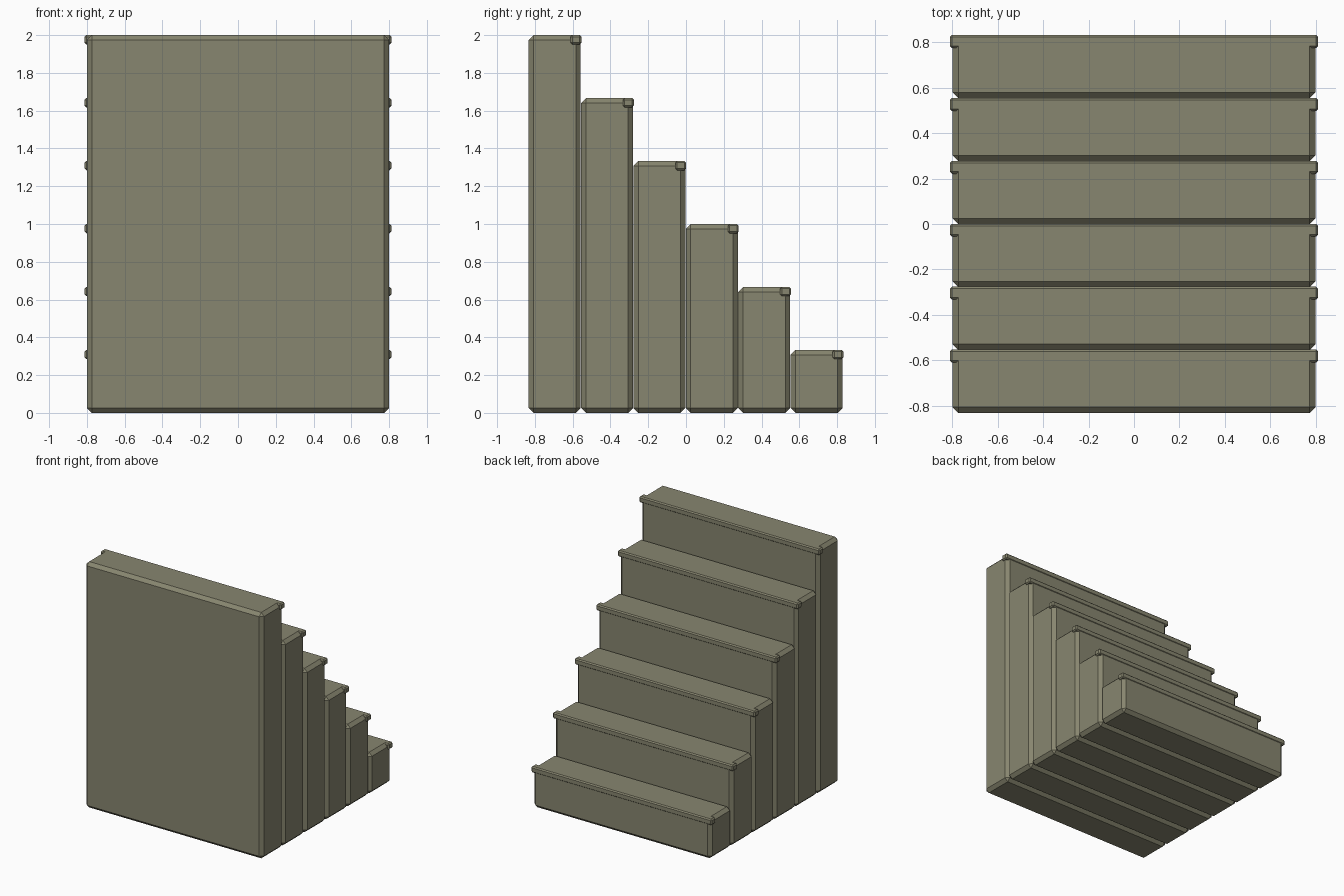
import bpy

if "Cube" in bpy.data.objects:
    bpy.data.objects.remove(bpy.data.objects["Cube"])

stone = bpy.data.materials.new("olive_grey_stone")
stone.diffuse_color = (0.245, 0.238, 0.16, 1)
stone.use_nodes = True
stone.node_tree.nodes["Principled BSDF"].inputs["Base Color"].default_value = stone.diffuse_color

STEPS = 6
RISE = 2.0 / STEPS
RUN = 1.664 / STEPS


def bevelled_box(name, lo, hi, width):
    """Box between two corners with a single flat chamfer on all edges."""
    bpy.ops.mesh.primitive_cube_add(
        size=1, location=[(a + b) / 2 for a, b in zip(lo, hi)])
    ob = bpy.context.object
    ob.name = name
    ob.scale = [b - a for a, b in zip(lo, hi)]
    bpy.ops.object.transform_apply(location=False, rotation=False, scale=True)
    mod = ob.modifiers.new("chamfer", 'BEVEL')
    mod.width = width
    mod.segments = 1
    bpy.ops.object.modifier_apply(modifier=mod.name)
    ob.data.materials.append(stone)
    return ob


# tallest step at the front (-y), descending towards +y
for i in range(STEPS):
    top = 2.0 - i * RISE
    y0 = -0.833 + i * RUN
    y1 = y0 + RUN
    # solid block reaching the ground
    bevelled_box(f"step_block_{i + 1}", (-0.8, y0, 0), (0.8, y1 - 0.002, top), 0.026)
    # tread nosing along the upper edge
    bevelled_box(f"step_nosing_{i + 1}", (-0.812, y1 - 0.055, top - 0.049),
                 (0.812, y1 + 0.002, top), 0.009)
